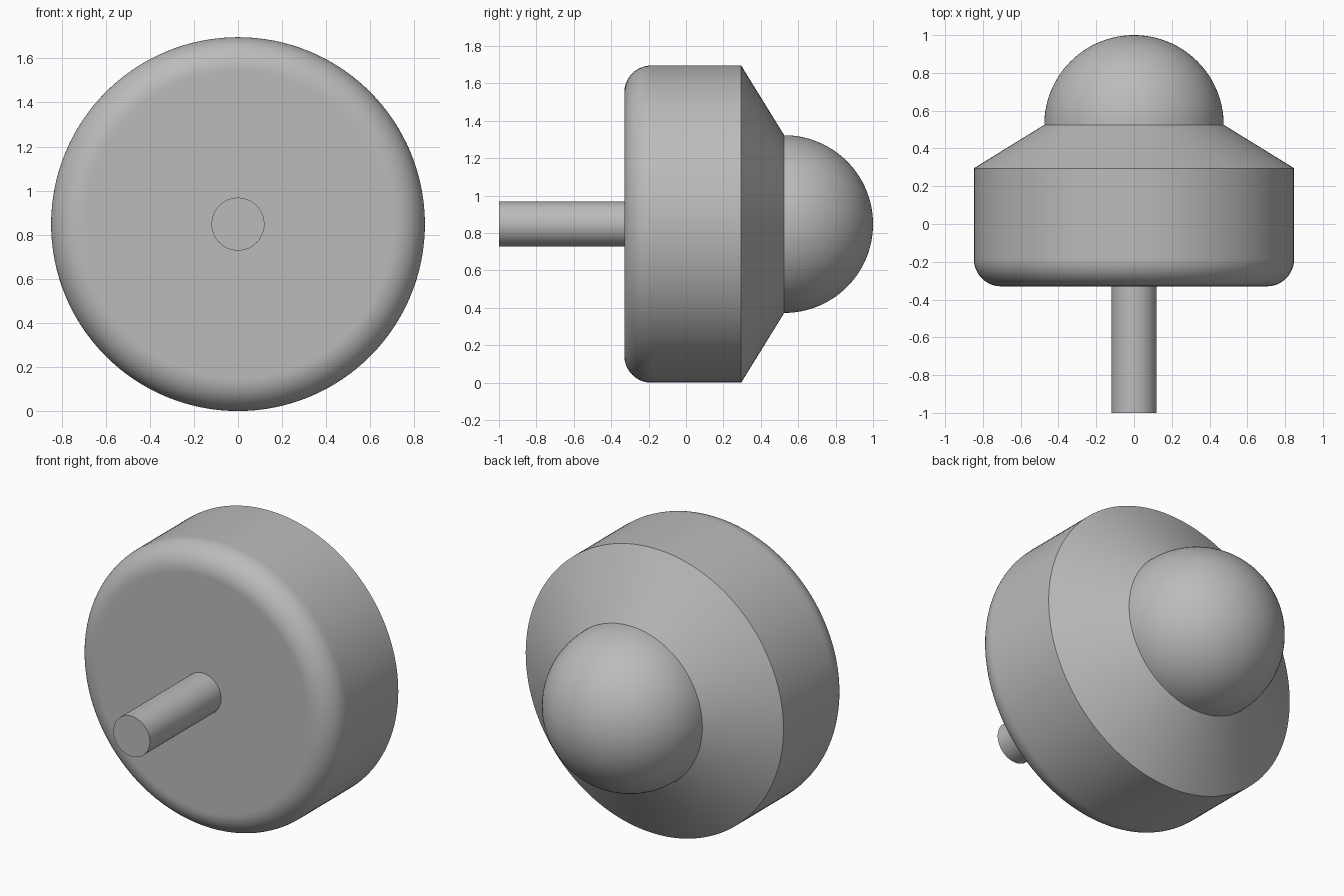
import bpy
import bmesh
import math
from mathutils import Matrix, Vector

cube = bpy.data.objects.get("Cube")
if cube:
    bpy.data.objects.remove(cube, do_unlink=True)

R = 0.848          # body radius, also the height of the axis
FRONT, RIM, SHOULDER = -0.33, 0.295, 0.525
DOME_R, SHAFT_R, FILLET = 0.475, 0.12, 0.145
SEGMENTS = 128

grey = bpy.data.materials.new("plain_grey")
grey.use_nodes = True
colour = (0.5, 0.5, 0.5, 1)
grey.diffuse_color = colour
grey.node_tree.nodes["Principled BSDF"].inputs["Base Color"].default_value = colour


def lathe(name, profile):
    """Spin (radius, y) points around the horizontal front-to-back axis."""
    bm = bmesh.new()
    verts = [bm.verts.new((r, y, 0)) for r, y in profile]
    edges = [bm.edges.new(pair) for pair in zip(verts, verts[1:])]
    bmesh.ops.spin(bm, geom=verts + edges, cent=(0, 0, 0), axis=(0, 1, 0),
                   angle=math.tau, steps=SEGMENTS, use_duplicate=False)
    bmesh.ops.remove_doubles(bm, verts=bm.verts, dist=0.0001)
    bmesh.ops.recalc_face_normals(bm, faces=bm.faces)
    # An open shell still has to face away from its axis
    side = max(bm.faces, key=lambda f: Vector((f.calc_center_median().x, 0, f.calc_center_median().z)).length)
    centre = side.calc_center_median()
    if side.normal.dot(Vector((centre.x, 0, centre.z))) < 0:
        bmesh.ops.reverse_faces(bm, faces=bm.faces)
    bm.transform(Matrix.Translation((0, 0, R)))
    mesh = bpy.data.meshes.new(name)
    bm.to_mesh(mesh)
    bm.free()
    mesh.materials.append(grey)
    obj = bpy.data.objects.new(name, mesh)
    bpy.context.collection.objects.link(obj)
    bpy.ops.object.select_all(action='DESELECT')
    obj.select_set(True)
    bpy.context.view_layer.objects.active = obj
    bpy.ops.object.shade_smooth_by_angle(angle=math.radians(25))
    return obj


def arc(cr, cy, radius, start, end, steps):
    """Points of a circular arc in the profile plane, angles in degrees."""
    angles = [math.radians(start + (end - start) * i / steps) for i in range(steps + 1)]
    return [(max(0, cr + radius * math.cos(a)), cy + radius * math.sin(a)) for a in angles]


# Drum with a rounded front edge and a tapered back shoulder
inner = R - FILLET
lathe("body", [(0, FRONT), (inner - 0.01, FRONT)]
      + arc(inner, FRONT + FILLET, FILLET, -90, 0, 16)
      + [(R, FRONT + FILLET + 0.01), (R, RIM), (DOME_R, SHOULDER), (0, SHOULDER)])

# Half-sphere on the back
lathe("dome", arc(0, SHOULDER, DOME_R, 0, 90, 32))

# Thin rod out of the front
lathe("shaft", [(0, -1), (SHAFT_R, -1), (SHAFT_R, FRONT), (0, FRONT)])
